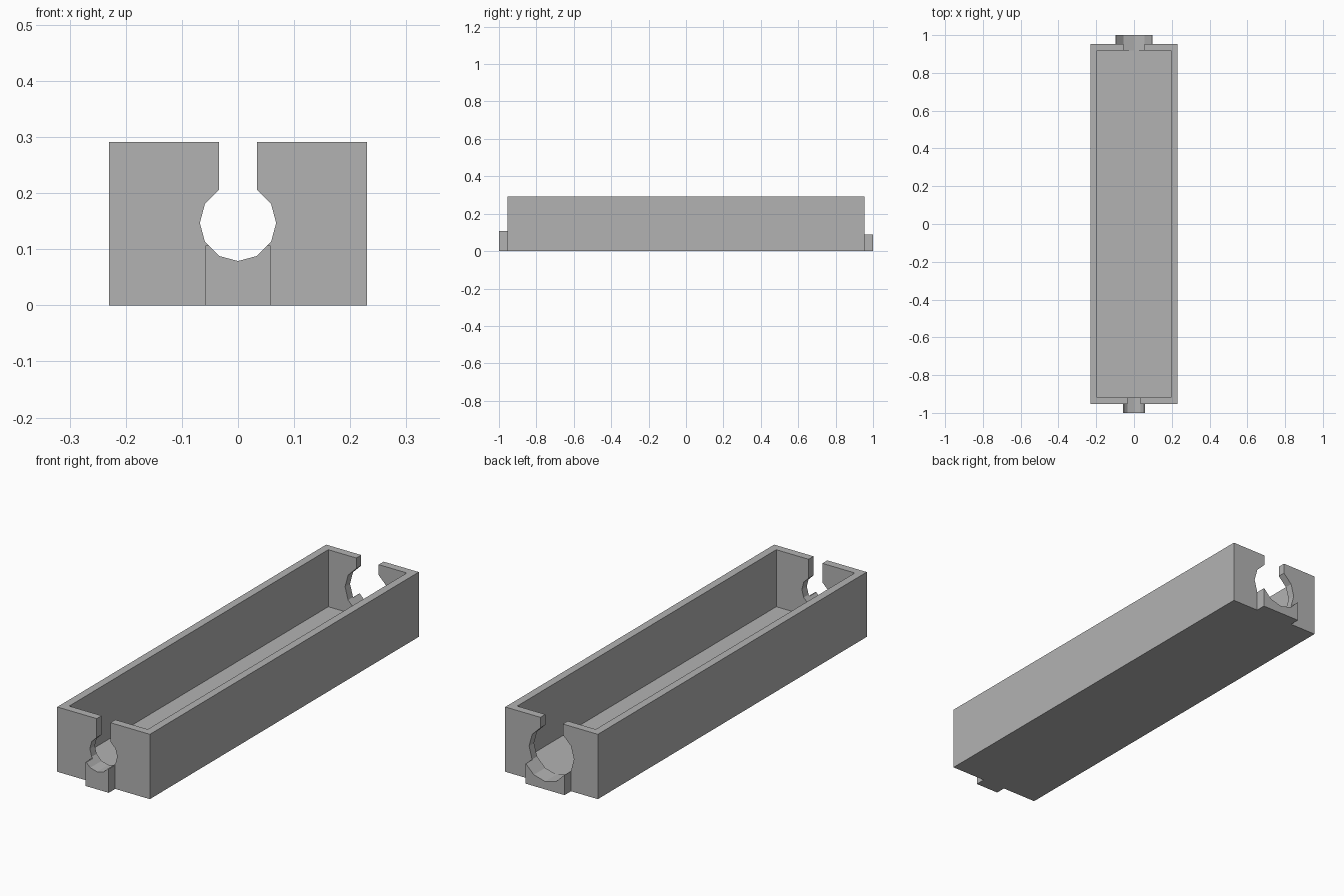
import bpy, bmesh, math

cube = bpy.data.objects.get("Cube")
if cube:
    bpy.data.objects.remove(cube, do_unlink=True)

W, L, H, T = 0.23, 0.954, 0.291, 0.035   # half width, half length, height, wall
AXIS_Z = 0.147                           # height of the end openings

grey = bpy.data.materials.new("plain grey")
grey.use_nodes = True
grey.diffuse_color = (0.45, 0.45, 0.45, 1)
grey.node_tree.nodes["Principled BSDF"].inputs["Base Color"].default_value = (0.45, 0.45, 0.45, 1)


def prism(name, profile, y0, y1):
    """Extrude an (x, z) outline along y."""
    bm = bmesh.new()
    face = bm.faces.new([bm.verts.new((x, y0, z)) for x, z in profile])
    ext = bmesh.ops.extrude_face_region(bm, geom=[face])
    verts = [g for g in ext["geom"] if isinstance(g, bmesh.types.BMVert)]
    bmesh.ops.translate(bm, verts=verts, vec=(0, y1 - y0, 0))
    bmesh.ops.recalc_face_normals(bm, faces=bm.faces)
    mesh = bpy.data.meshes.new(name)
    bm.to_mesh(mesh)
    bm.free()
    mesh.materials.append(grey)
    obj = bpy.data.objects.new(name, mesh)
    bpy.context.collection.objects.link(obj)
    return obj


def box(name, half, z0, z1, y0, y1):
    return prism(name, [(-half, z0), (half, z0), (half, z1), (-half, z1)], y0, y1)


def combine(target, other, operation):
    """Apply a boolean and discard the second object."""
    mod = target.modifiers.new("combine", 'BOOLEAN')
    mod.object, mod.operation, mod.solver = other, operation, 'EXACT'
    bpy.context.view_layer.objects.active = target
    bpy.ops.object.modifier_apply(modifier=mod.name)
    bpy.data.objects.remove(other, do_unlink=True)


def keyhole(radius):
    """Twelve-sided hole opening into a slot at the top."""
    pts = [(radius * math.cos(math.radians(a)), AXIS_Z + radius * math.sin(math.radians(a)))
           for a in range(120, 421, 30)]
    return pts + [(radius / 2, H + 0.1), (-radius / 2, H + 0.1)]


# Open tray
tray = box("tray", W, 0, H, -L, L)
combine(tray, box("cavity", W - T, T, H + 0.1, -L + T, L - T), 'DIFFERENCE')

# Spout and keyhole opening at each end: side, spout half width, spout height, hole radius
for side, half, height, radius in ((-1, 0.058, 0.107, 0.068), (1, 0.097, 0.09, 0.1115)):
    combine(tray, box("spout", half, 0, height, side * (L - T / 2), side), 'UNION')
    combine(tray, prism("opening", keyhole(radius), side * (L - 2 * T), side * 1.1), 'DIFFERENCE')
